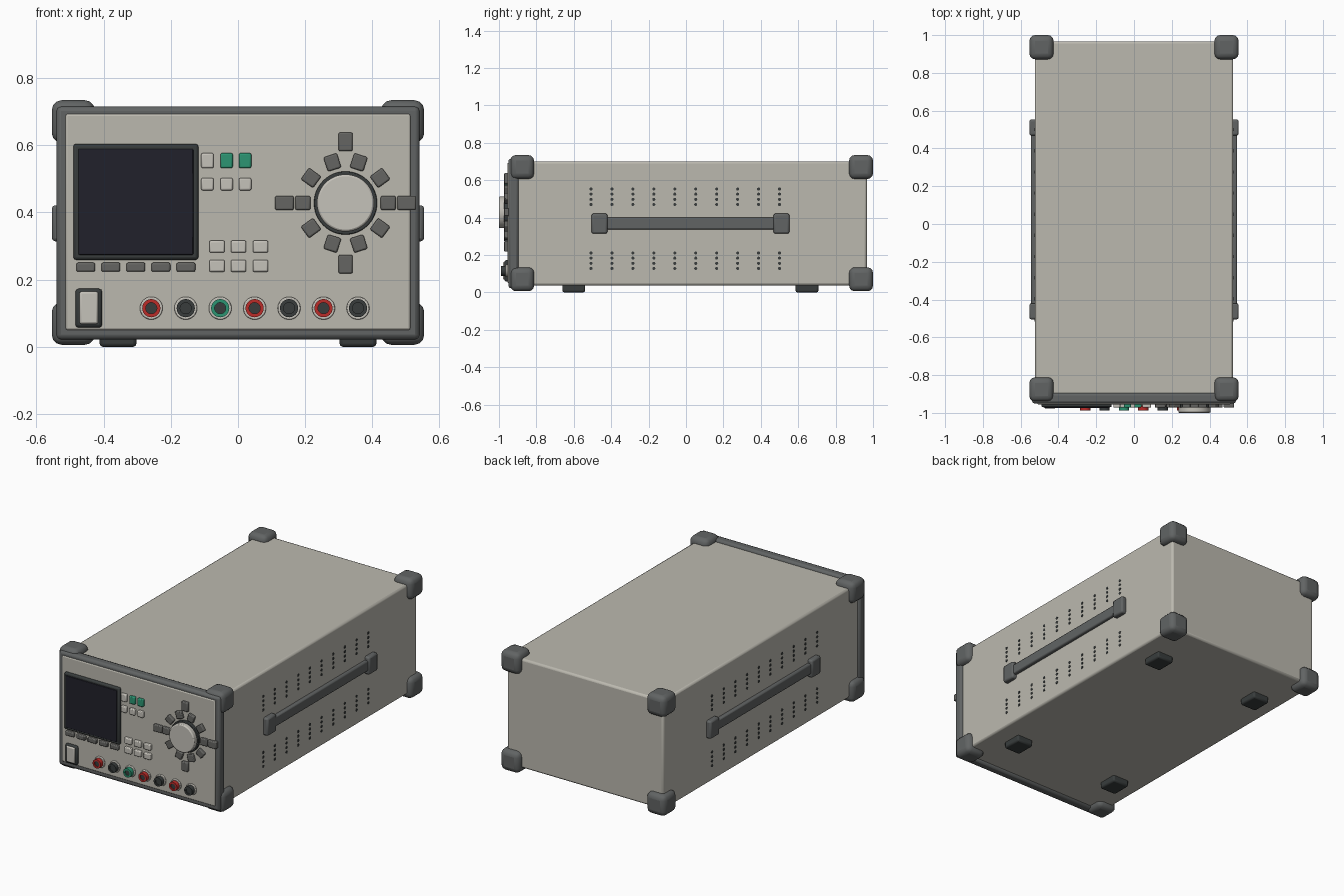
import bpy, math
from mathutils import Matrix

if "Cube" in bpy.data.objects:
    bpy.data.objects.remove(bpy.data.objects["Cube"])

def mat(name, r, g, b):
    m = bpy.data.materials.new(name)
    m.diffuse_color = (r, g, b, 1)
    m.use_nodes = True
    m.node_tree.nodes["Principled BSDF"].inputs["Base Color"].default_value = m.diffuse_color
    return m

BEIGE = mat("warm beige", 0.50, 0.485, 0.43)
PALE = mat("pale button", 0.56, 0.54, 0.49)
GREY = mat("rubber grey", 0.12, 0.127, 0.127)
BUTTON = mat("button grey", 0.13, 0.13, 0.122)
DARK = mat("dark plastic", 0.04, 0.046, 0.046)
SCREEN = mat("screen navy", 0.015, 0.015, 0.024)
GREEN = mat("green", 0.025, 0.30, 0.17)
RED = mat("red", 0.50, 0.025, 0.022)

def finish(ob, name, m, bevel=0, segs=2):
    ob.name = name
    ob.data.materials.append(m)
    if bevel:
        b = ob.modifiers.new("bevel", "BEVEL")
        b.width, b.segments = bevel, segs
        b.limit_method, b.angle_limit = "ANGLE", math.radians(40)
    bpy.ops.object.shade_smooth_by_angle(angle=math.radians(35))
    return ob

def box(name, x, y, z, m, bevel=0, segs=2, spin=0):
    """Box between (min, max) pairs; spin turns it about y."""
    bpy.ops.mesh.primitive_cube_add(size=1)
    ob = bpy.context.object
    ob.data.transform(Matrix.Diagonal((x[1] - x[0], y[1] - y[0], z[1] - z[0], 1)))
    ob.location = [(a[0] + a[1]) / 2 for a in (x, y, z)]
    ob.rotation_euler.y = spin
    return finish(ob, name, m, bevel, segs)

def key(name, x, z, w, h, m, out=0.972, spin=0, bevel=0.005):
    """Button standing on the front panel."""
    return box(name, (x - w / 2, x + w / 2), (-out, -0.945), (z - h / 2, z + h / 2), m, bevel, 2, spin)

def disc(name, x, z, r, y0, y1, m, bevel=0, n=32):
    """Cylinder along y."""
    bpy.ops.mesh.primitive_cylinder_add(vertices=n, radius=r, depth=y1 - y0,
                                        location=(x, (y0 + y1) / 2, z),
                                        rotation=(math.pi / 2, 0, 0))
    return finish(bpy.context.object, name, m, bevel)

def tube(name, x, z, r_out, r_in, y0, y1, m, n=32):
    """Ring along y with a rectangular section."""
    prof = [(r_out, y1), (r_out, y0), (r_in, y0), (r_in, y1)]
    verts = [(x + r * math.cos(2 * math.pi * i / n), y, z + r * math.sin(2 * math.pi * i / n))
             for i in range(n) for r, y in prof]
    faces = [(i * 4 + k, i * 4 + (k + 1) % 4, (i + 1) % n * 4 + (k + 1) % 4, (i + 1) % n * 4 + k)
             for i in range(n) for k in range(4)]
    me = bpy.data.meshes.new(name)
    me.from_pydata(verts, [], faces)
    ob = bpy.data.objects.new(name, me)
    bpy.context.collection.objects.link(ob)
    bpy.ops.object.select_all(action="DESELECT")
    bpy.context.view_layer.objects.active = ob
    ob.select_set(True)
    return finish(ob, name, m)

# Case, front bezel and front panel
box("case", (-0.525, 0.525), (-0.91, 0.967), (0.037, 0.70), BEIGE, 0.012)
box("front_bezel", (-0.54, 0.54), (-0.95, -0.895), (0.022, 0.715), GREY, 0.014)
box("front_panel", (-0.513, 0.513), (-0.955, -0.93), (0.05, 0.693), BEIGE, 0.006)

# Corner bumpers
for x in (-0.49, 0.49):
    for y in (-0.876, 0.936):
        for z in (0.07, 0.67):
            h = 0.064
            box("corner_bumper", (x - h, x + h), (y - h, y + h), (z - h, z + h), GREY, 0.03, 3)

# Feet
for x in (-0.357, 0.357):
    for y in (-0.6, 0.647):
        box("foot", (x - 0.055, x + 0.055), (y - 0.061, y + 0.061), (0, 0.045), DARK, 0.01)

# Side handles and vent holes
for s in (-1, 1):
    def side(a, b):
        return tuple(sorted((s * a, s * b)))
    box("handle_bar", side(0.51, 0.546), (-0.45, 0.50), (0.337, 0.40), GREY, 0.008)
    for y in (-0.505, 0.468):
        box("handle_mount", side(0.51, 0.554), (y, y + 0.085), (0.314, 0.421), GREY, 0.01)
    for i in range(10):
        for z0 in (0.128, 0.47):
            for k in range(4):
                bpy.ops.mesh.primitive_cylinder_add(
                    vertices=10, radius=0.0085, depth=0.008,
                    location=(s * 0.5235, -0.508 + 0.112 * i, z0 + 0.0275 * k),
                    rotation=(0, math.pi / 2, 0))
                finish(bpy.context.object, "vent_hole", DARK)

# Display and its soft keys
box("screen_frame", (-0.49, -0.118), (-0.97, -0.945), (0.259, 0.604), DARK, 0.008)
box("screen", (-0.475, -0.133), (-0.974, -0.966), (0.274, 0.589), SCREEN, 0.003)
for i in range(5):
    key("soft_key", -0.453 + 0.0745 * i, 0.237, 0.056, 0.027, BUTTON)

# Power switch
box("switch_frame", (-0.484, -0.404), (-0.97, -0.945), (0.057, 0.173), DARK, 0.01)
box("switch_rocker", (-0.472, -0.416), (-0.978, -0.955), (0.068, 0.164), PALE, 0.006)

# Small key groups
for i, x in enumerate((-0.091, -0.034, 0.021)):
    key("mode_key", x, 0.554, 0.037, 0.045, GREEN if i else PALE)
    key("menu_key", x, 0.484, 0.037, 0.037, PALE)
for x in (-0.0625, 0.0015, 0.067):
    for z in (0.298, 0.241):
        key("output_key", x, z, 0.046, 0.036, PALE)

# Dial with surrounding keys
CX, CZ = 0.32, 0.428
disc("dial_skirt", CX, CZ, 0.094, -0.972, -0.945, DARK, 0.003, 48)
disc("dial", CX, CZ, 0.085, -1.0, -0.96, PALE, 0.006, 48)
for i in range(10):
    a = math.radians(36 * i)
    key("number_key", CX + 0.127 * math.cos(a), CZ + 0.127 * math.sin(a),
        0.045, 0.042, BUTTON, spin=-a)
for i in range(4):
    a = math.pi / 2 * i
    key("arrow_key", CX + 0.182 * math.cos(a), CZ + 0.182 * math.sin(a),
        0.056, 0.042, BUTTON, spin=-a)

# Output terminals
for i, m in enumerate((RED, DARK, GREEN, RED, DARK, RED, DARK)):
    x, z = -0.258 + 0.1025 * i, 0.115
    disc("terminal_base", x, z, 0.034, -0.964, -0.945, PALE, 0.003)
    tube("terminal_collar", x, z, 0.027, 0.0165, -0.988, -0.95, m)
    disc("terminal_socket", x, z, 0.017, -0.982, -0.95, DARK)
